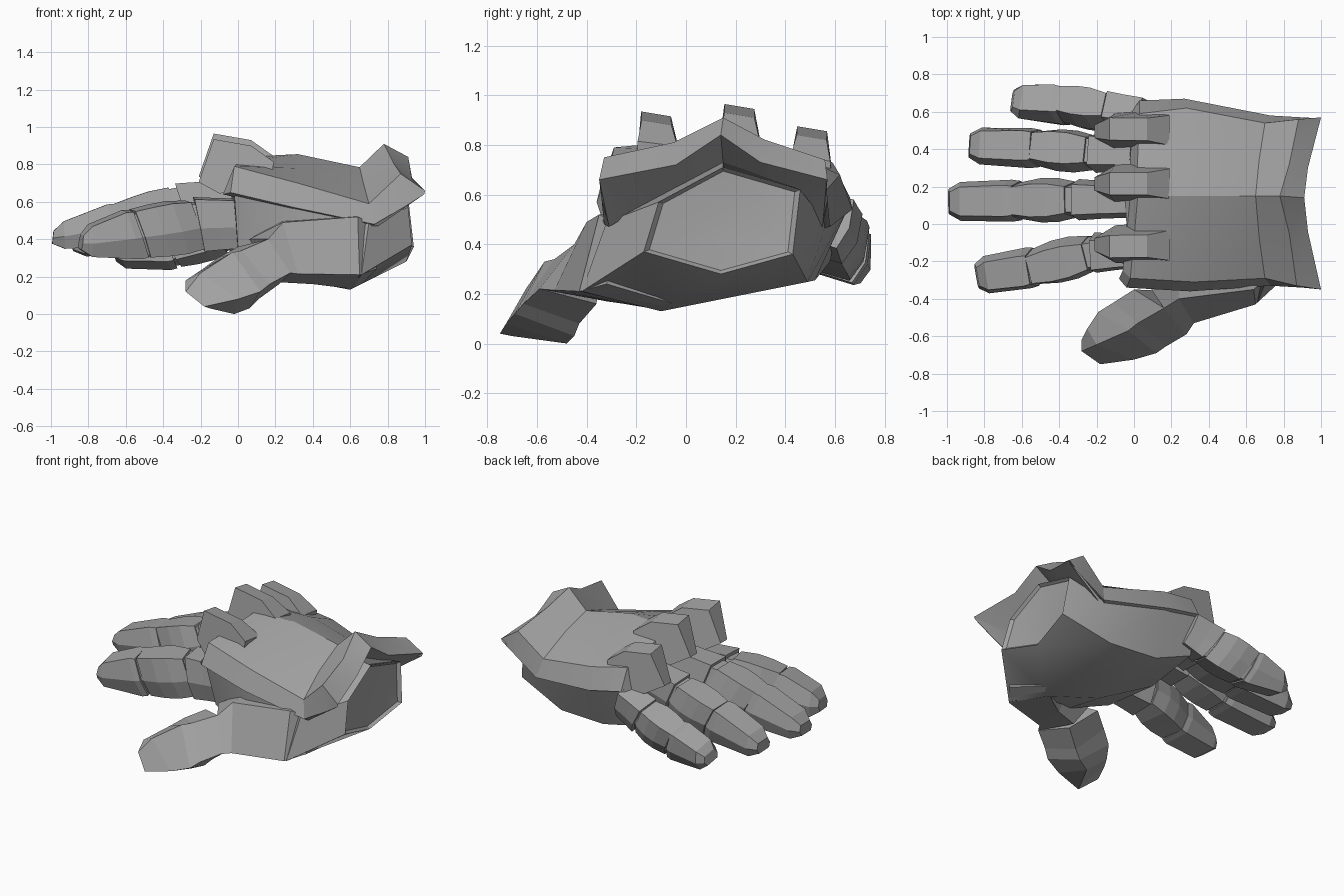
import bpy, bmesh, math
from mathutils import Vector

metal = bpy.data.materials.new("grey metal")
metal.diffuse_color = (0.36, 0.36, 0.36, 1)


def finish(bm, name, smooth=None):
    bmesh.ops.recalc_face_normals(bm, faces=bm.faces)
    me = bpy.data.meshes.new(name)
    bm.to_mesh(me)
    bm.free()
    ob = bpy.data.objects.new(name, me)
    bpy.context.collection.objects.link(ob)
    me.materials.append(metal)
    if smooth:
        bpy.ops.object.select_all(action='DESELECT')
        ob.select_set(True)
        bpy.context.view_layer.objects.active = ob
        bpy.ops.object.shade_smooth_by_angle(angle=math.radians(smooth))
    return ob


def loft(rings, strip_caps=False):
    """Skin a list of equal-length point rings and close the ends."""
    bm = bmesh.new()
    vs = [[bm.verts.new(p) for p in r] for r in rings]
    n = len(rings[0])
    for a, b in zip(vs, vs[1:]):
        for i in range(n):
            j = (i + 1) % n
            bm.faces.new((a[i], a[j], b[j], b[i]))
    for r in (vs[0], vs[-1]):
        if strip_caps:
            for i in range(n // 2 - 1):
                bm.faces.new((r[i], r[i + 1], r[n - 2 - i], r[n - 1 - i]))
        else:
            bm.faces.new(r)
    return bm


# Palm: hexagonal loft, flush with the plate edges, ending in a shallow wrist opening
wrist = [(0.91, -0.11, 0.57), (0.90, 0.15, 0.71), (0.91, 0.46, 0.62),
         (0.94, 0.43, 0.36), (0.90, 0.14, 0.28), (0.93, -0.17, 0.37)]
heel = [(0.70, -0.32, 0.49), (0.70, 0.15, 0.74), (0.72, 0.565, 0.485),
        (0.60, 0.49, 0.248), (0.60, -0.10, 0.13), (0.66, -0.42, 0.21)]
middle = [(0.30, -0.345, 0.575), (0.30, 0.15, 0.76), (0.28, 0.655, 0.55),
          (0.26, 0.52, 0.255), (0.28, 0.00, 0.19), (0.28, -0.30, 0.25)]
knuckles = [(-0.02, -0.32, 0.65), (-0.05, 0.15, 0.74), (0.02, 0.645, 0.60),
            (0.03, 0.58, 0.33), (-0.02, 0.15, 0.32), (0.00, -0.24, 0.35)]
centre = sum((Vector(p) for p in wrist), Vector()) / 6


def dish(scale, depth):
    return [tuple(centre + (Vector(p) - centre) * scale - Vector((depth, 0, 0))) for p in wrist]


finish(loft([knuckles, middle, heel, wrist, dish(0.93, 0.02), dish(0.55, 0.03)]), "palm", 32)

# Back plate: gabled shell with a flared cuff, its underside running into the palm
shell = [
    [(-0.04, -0.34, 0.65), (-0.02, -0.29, 0.79), (0.0, -0.08, 0.81), (0.02, 0.15, 0.84),
     (0.02, 0.36, 0.79), (0.03, 0.59, 0.73), (0.03, 0.66, 0.59)],
    [(0.30, -0.36, 0.57), (0.32, -0.31, 0.70), (0.32, -0.08, 0.78), (0.32, 0.15, 0.855),
     (0.30, 0.38, 0.79), (0.28, 0.62, 0.68), (0.27, 0.67, 0.54)],
    [(0.73, -0.33, 0.48), (0.70, -0.29, 0.59), (0.67, -0.08, 0.70), (0.65, 0.15, 0.785),
     (0.67, 0.35, 0.71), (0.70, 0.54, 0.59), (0.73, 0.58, 0.47)],
    [(0.90, -0.34, 0.58), (0.87, -0.33, 0.75), (0.83, -0.05, 0.81), (0.78, 0.15, 0.91),
     (0.83, 0.32, 0.82), (0.88, 0.56, 0.74), (0.90, 0.57, 0.58)],
    [(0.995, -0.345, 0.64), (1.0, -0.35, 0.66), (0.93, -0.04, 0.72), (0.91, 0.14, 0.84),
     (0.93, 0.30, 0.73), (1.0, 0.57, 0.66), (0.995, 0.565, 0.64)],
]
arc = [(-0.31, 0.48), (-0.20, 0.545), (-0.02, 0.64), (0.15, 0.73), (0.30, 0.64), (0.46, 0.54), (0.55, 0.48)]
rings = []
for k, row in enumerate(shell):
    if k < 3:
        inner = [(x - 0.04, 0.13 + (y - 0.13) * 0.9, z - (0.01 if i in (0, 6) else 0.1))
                 for i, (x, y, z) in enumerate(row)]
    else:
        inner = [(0.71 if k == 3 else 0.75, y, z - 0.01) for y, z in arc]
    rings.append(row + inner[::-1])
finish(loft(rings, True), "back_plate", 22)

# Knuckle guards: wedge blocks standing on the plate, pointed toward the fingers
for name, y, z, lean in (("index", -0.11, 0.925, -0.008), ("middle", 0.215, 0.955, 0.0),
                         ("ring", 0.495, 0.865, 0.01)):
    base = z - 0.22
    prof = [(-0.21, base, 0.035), (-0.13, z, 0.06), (0.07, z - 0.035, 0.06),
            (0.19, z - 0.12, 0.08), (0.18, base - 0.02, 0.09), (0.04, base - 0.05, 0.11),
            (-0.10, base - 0.06, 0.10)]
    sides = []
    for s in (-1, 1):
        sides.append([(x, y + s * w + lean * (h - base) * 6, h - (0.01 * s if h > base else 0))
                      for x, h, w in prof])
    finish(loft(sides), name + "_knuckle_guard")

# Fingers: hexagonal armoured segments with slim joints between
SECTION = [(-0.5, -0.05), (-0.37, 0.5), (0.37, 0.5), (0.5, -0.05), (0.38, -0.5), (-0.38, -0.5)]


def segment(name, a, b, w, h, steps, roll):
    a, b = Vector(a), Vector(b)
    axis = (b - a).normalized()
    s0 = axis.cross(Vector((0, 0, 1))).normalized()
    u0 = s0.cross(axis)
    c, s = math.cos(roll), math.sin(roll)
    side, up = s0 * c - u0 * s, u0 * c + s0 * s
    out = []
    for t, sw, sh, rake in steps:
        p = a.lerp(b, t)
        out.append([p + side * u * w * sw + up * v * h * sh + axis * v * rake for u, v in SECTION])
    finish(loft(out), name)


PROXIMAL = [(0, 0.85, 0.9, 0), (0.55, 0.9, 0.95, 0.02), (0.96, 0.98, 1.0, 0.05)]
MIDDLE = [(0.02, 0.86, 0.92, 0.05), (0.35, 1.05, 1.0, 0.05), (0.65, 1.05, 0.98, 0.05), (0.98, 0.88, 0.92, 0.05)]
DISTAL = [(0.0, 0.94, 0.9, 0.05), (0.12, 1.0, 0.93, 0.05), (0.84, 0.92, 0.58, -0.02), (1, 0.6, 0.26, -0.02)]
JOINT = [(-0.1, 0.8, 0.82, 0.05), (1.1, 0.8, 0.82, 0.05)]
fingers = {
    "index": (0.22, 0.28, -0.08, [(0.05, -0.14, 0.485), (-0.22, -0.155, 0.48), (-0.53, -0.23, 0.43), (-0.84, -0.28, 0.385)]),
    "middle": (0.225, 0.25, 0.0, [(0.0, 0.13, 0.61), (-0.31, 0.13, 0.575), (-0.61, 0.125, 0.485), (-0.99, 0.12, 0.41)]),
    "ring": (0.215, 0.25, 0.1, [(0.0, 0.37, 0.57), (-0.21, 0.38, 0.53), (-0.51, 0.405, 0.455), (-0.88, 0.42, 0.375)]),
    "little": (0.205, 0.24, 0.3, [(0.06, 0.58, 0.50), (-0.11, 0.60, 0.44), (-0.37, 0.635, 0.365), (-0.65, 0.66, 0.325)]),
}
for name, (w, h, roll, pts) in fingers.items():
    for part, steps, i in (("proximal", PROXIMAL, 0), ("middle", MIDDLE, 1), ("distal", DISTAL, 2)):
        segment(f"{name}_finger_{part}", pts[i], pts[i + 1], w, h, steps, roll)
    for i in (1, 2):
        p = Vector(pts[i])
        d = (Vector(pts[i + 1]) - Vector(pts[i - 1])).normalized() * 0.03
        segment(f"{name}_finger_joint_{i}", p - d, p + d, w, h, JOINT, roll)

# Thumb: four-sided loft (upper front, lower front, lower back, upper back)
thumb = [
    [(-0.28, -0.68, 0.12), (-0.18, -0.75, 0.04), (-0.15, -0.70, 0.03), (-0.28, -0.62, 0.18)],
    [(-0.20, -0.645, 0.22), (0.0, -0.725, 0.08), (-0.02, -0.48, 0.0), (-0.25, -0.56, 0.20)],
    [(-0.03, -0.57, 0.33), (0.12, -0.69, 0.12), (0.06, -0.45, 0.03), (-0.19, -0.47, 0.24)],
    [(0.02, -0.53, 0.34), (0.17, -0.655, 0.16), (0.11, -0.43, 0.08), (-0.11, -0.42, 0.30)],
    [(0.16, -0.45, 0.40), (0.28, -0.59, 0.22), (0.22, -0.36, 0.16), (0.0, -0.35, 0.36)],
]
finish(loft(thumb), "thumb")

# Thumb root: wedge blending thumb into the palm heel
root = [
    [(0.16, -0.45, 0.40), (0.28, -0.59, 0.22), (0.22, -0.32, 0.17), (0.06, -0.30, 0.40)],
    [(0.24, -0.40, 0.49), (0.32, -0.53, 0.215), (0.40, -0.25, 0.16), (0.24, -0.26, 0.50)],
    [(0.64, -0.35, 0.52), (0.65, -0.43, 0.21), (0.60, -0.10, 0.135), (0.55, -0.20, 0.53)],
    [(0.73, -0.27, 0.48), (0.74, -0.32, 0.24), (0.66, -0.05, 0.16), (0.65, -0.12, 0.50)],
]
finish(loft(root), "thumb_root")
